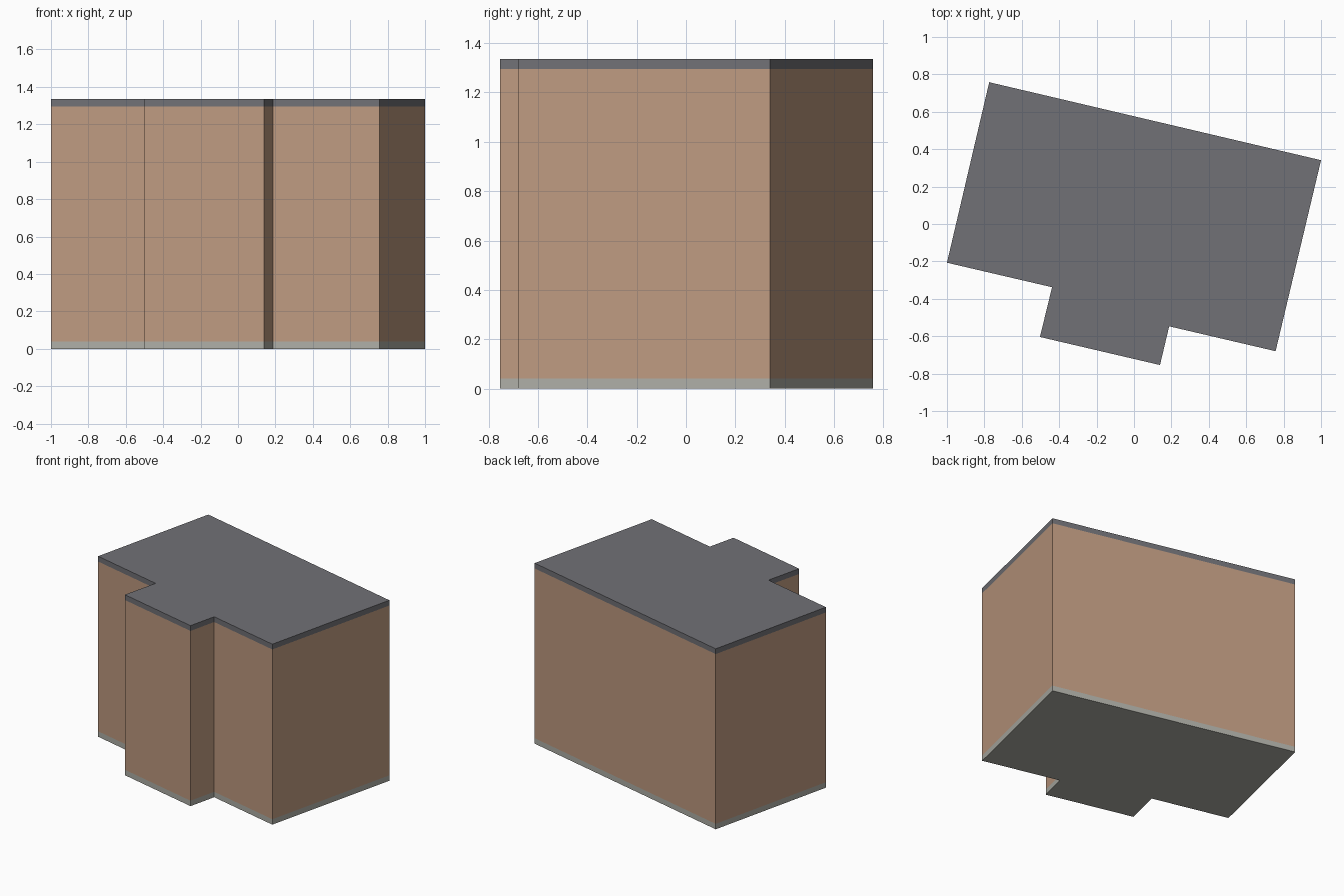
import bpy, bmesh

if "Cube" in bpy.data.objects:
    bpy.data.objects.remove(bpy.data.objects["Cube"])

# Building outline, counter-clockwise, with the bay projecting at the front
OUTLINE = [(-1.0, -0.207), (-0.438, -0.338), (-0.503, -0.604), (0.139, -0.754),
           (0.188, -0.547), (0.757, -0.68), (1.0, 0.341), (-0.774, 0.758)]


def srgb(r, g, b):
    def lin(c):
        c /= 255
        return c / 12.92 if c <= 0.04045 else ((c + 0.055) / 1.055) ** 2.4
    return (lin(r), lin(g), lin(b), 1)


def make_material(name, colour):
    mat = bpy.data.materials.new(name)
    mat.diffuse_color = colour
    mat.use_nodes = True
    mat.node_tree.nodes["Principled BSDF"].inputs["Base Color"].default_value = mat.diffuse_color
    return mat


def storey(name, z0, z1, mat, floor=False, top=False):
    """Extrude the outline from z0 to z1, capped only where exposed."""
    bm = bmesh.new()
    low = [bm.verts.new((x, y, z0)) for x, y in OUTLINE]
    high = [bm.verts.new((x, y, z1)) for x, y in OUTLINE]
    n = len(OUTLINE)
    for i in range(n):
        j = (i + 1) % n
        bm.faces.new((low[i], low[j], high[j], high[i]))
    if floor:
        bm.faces.new(low[::-1])
    if top:
        bm.faces.new(high)
    mesh = bpy.data.meshes.new(name)
    bm.to_mesh(mesh)
    bm.free()
    mesh.materials.append(mat)
    obj = bpy.data.objects.new(name, mesh)
    bpy.context.collection.objects.link(obj)
    return obj


# Plinth, walls and flat roof slab
storey("plinth", 0.0, 0.04, make_material("pale grey stone", srgb(174, 174, 166)), floor=True)
storey("walls", 0.04, 1.296, make_material("tan wall", srgb(190, 154, 128)))
storey("roof_slab", 1.296, 1.335, make_material("dark grey roof", srgb(113, 113, 118)), top=True)
